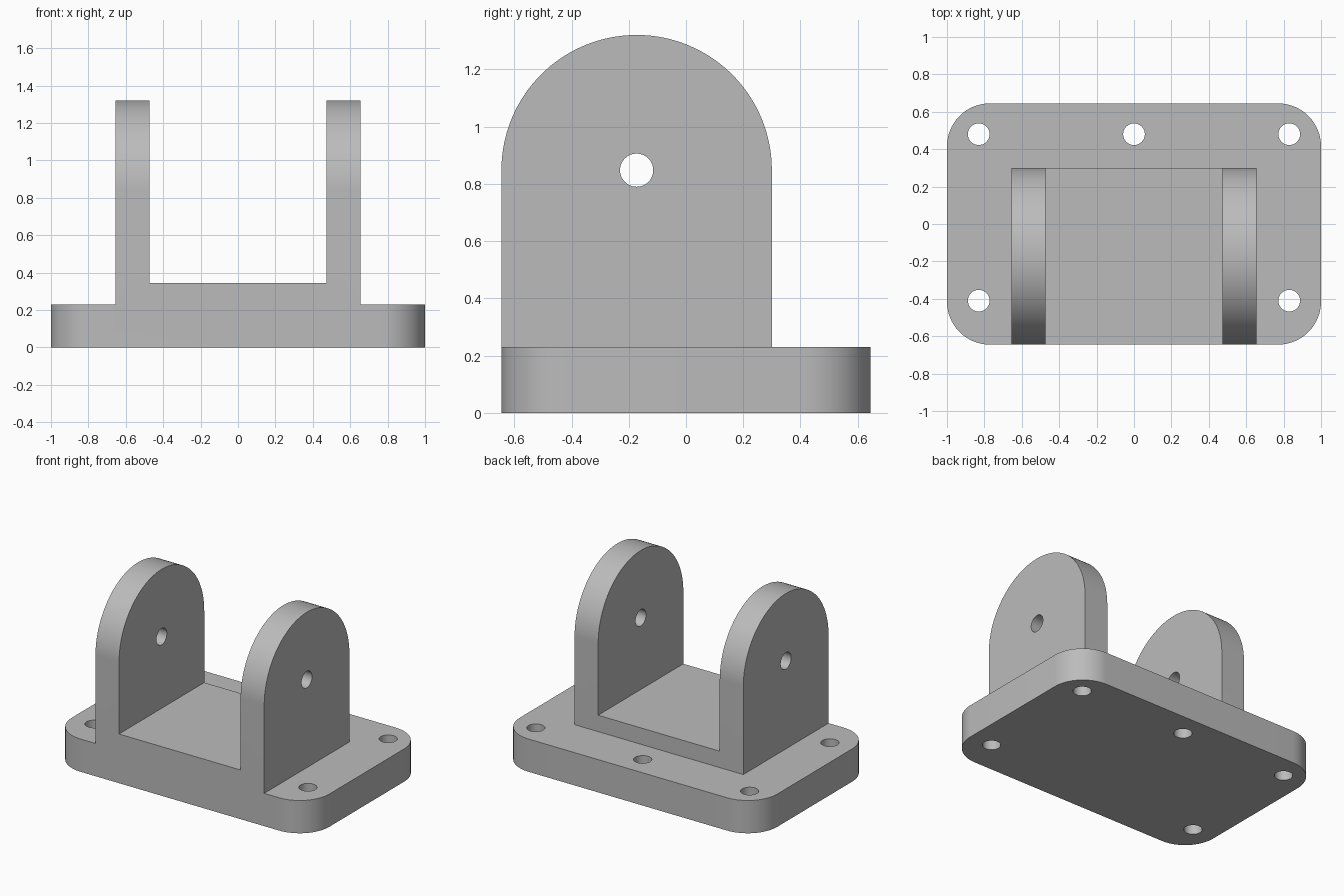
import bpy, bmesh
from math import sin, cos, pi, radians
from mathutils import Vector

default = bpy.data.objects.get("Cube")
if default:
    bpy.data.objects.remove(default, do_unlink=True)

# Main dimensions
HALF_X, HALF_Y, PLATE_Z = 1.0, 0.645, 0.23
CORNER, HOLE = 0.23, 0.058
EAR_IN, EAR_OUT, EAR_R = 0.472, 0.655, 0.4725
PIVOT_Y, PIVOT_Z = EAR_R - HALF_Y, 0.848
PAD_Z, ROOT_Z = 0.345, 0.1

grey = bpy.data.materials.new("machined grey")
grey.use_nodes = True
colour = (0.5, 0.5, 0.5, 1)
grey.diffuse_color = colour
grey.node_tree.nodes["Principled BSDF"].inputs["Base Color"].default_value = colour


def arc(cu, cv, r, start, end, steps):
    """Points on an arc, angles in degrees."""
    angles = [radians(start + (end - start) * i / steps) for i in range(steps + 1)]
    return [(cu + r * cos(a), cv + r * sin(a)) for a in angles]


def prism(name, outline, axis, low, high):
    """Extrude a closed outline along x (outline in y, z) or z (outline in x, y)."""
    bm = bmesh.new()
    place = (lambda u, v: (low, u, v)) if axis == "x" else (lambda u, v: (u, v, low))
    face = bm.faces.new([bm.verts.new(place(u, v)) for u, v in outline])
    grown = bmesh.ops.extrude_face_region(bm, geom=[face])["geom"]
    step = Vector((high - low, 0, 0)) if axis == "x" else Vector((0, 0, high - low))
    bmesh.ops.translate(bm, vec=step, verts=[g for g in grown if isinstance(g, bmesh.types.BMVert)])
    bmesh.ops.recalc_face_normals(bm, faces=bm.faces)
    mesh = bpy.data.meshes.new(name)
    bm.to_mesh(mesh)
    bm.free()
    mesh.materials.append(grey)
    obj = bpy.data.objects.new(name, mesh)
    bpy.context.collection.objects.link(obj)
    return obj


def combine(target, tool, operation):
    """Apply a boolean and remove the tool."""
    tool.hide_render = True
    mod = target.modifiers.new(operation.lower(), "BOOLEAN")
    mod.operation, mod.solver, mod.object = operation, "EXACT", tool
    bpy.context.view_layer.objects.active = target
    bpy.ops.object.modifier_apply(modifier=mod.name)
    bpy.data.objects.remove(tool, do_unlink=True)


# Base plate with rounded corners
cx, cy = HALF_X - CORNER, HALF_Y - CORNER
outline = []
for i, (sx, sy) in enumerate([(1, 1), (-1, 1), (-1, -1), (1, -1)]):
    outline += arc(sx * cx, sy * cy, CORNER, 90 * i, 90 * i + 90, 16)
bracket = prism("mounting_bracket", outline, "z", 0, PLATE_Z)

# Raised floor between the ears
back = PIVOT_Y + EAR_R
mid = (EAR_IN + EAR_OUT) / 2
floor = [(-mid, -HALF_Y), (mid, -HALF_Y), (mid, back), (-mid, back)]
combine(bracket, prism("floor_pad", floor, "z", ROOT_Z, PAD_Z), "UNION")

# Pair of round-topped ears
ear = [(-HALF_Y, ROOT_Z), (back, ROOT_Z)] + arc(PIVOT_Y, PIVOT_Z, EAR_R, 0, 180, 64)
for low, high in ((EAR_IN, EAR_OUT), (-EAR_OUT, -EAR_IN)):
    combine(bracket, prism("ear", ear, "x", low, high), "UNION")

# Pivot hole through both ears
pivot = arc(PIVOT_Y, PIVOT_Z, HOLE, 0, 360, 40)[:-1]
combine(bracket, prism("pivot_cutter", pivot, "x", -0.9, 0.9), "DIFFERENCE")

# Bolt holes through the plate
for x, y in [(-0.83, 0.48), (0, 0.48), (0.83, 0.48), (-0.83, -0.41), (0.83, -0.41)]:
    bolt = arc(x, y, HOLE, 0, 360, 40)[:-1]
    combine(bracket, prism("bolt_cutter", bolt, "z", -0.1, PLATE_Z + 0.1), "DIFFERENCE")

# Smooth the curved walls, keep the edges crisp
bpy.ops.object.select_all(action="DESELECT")
bracket.select_set(True)
bpy.context.view_layer.objects.active = bracket
bpy.ops.object.shade_smooth_by_angle(angle=radians(30))
